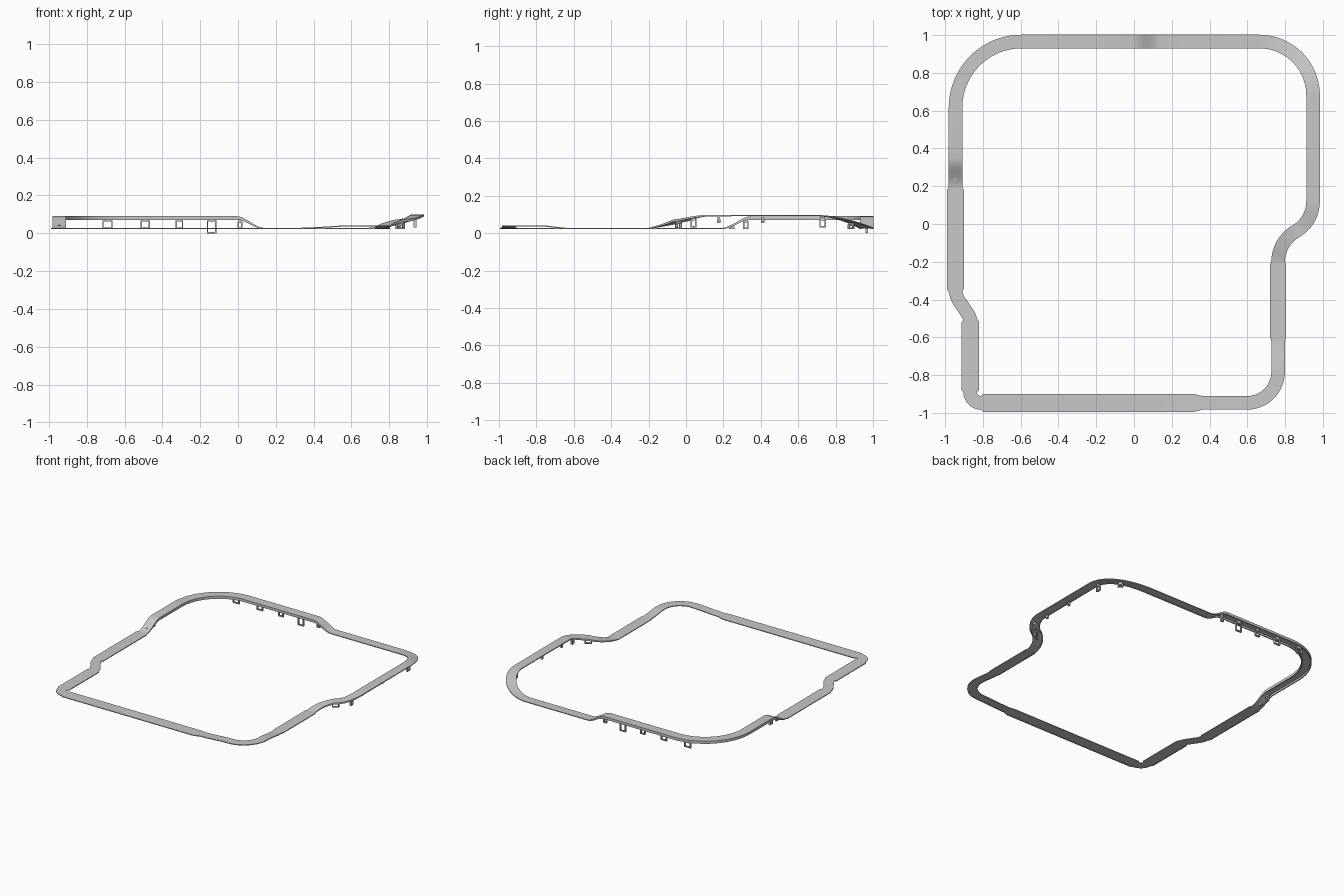
import bpy, bmesh
from math import radians, cos, sin
from mathutils import Vector, Matrix

cube = bpy.data.objects.get("Cube")
if cube:
    bpy.data.objects.remove(cube, do_unlink=True)


def material(name, value):
    mat = bpy.data.materials.new(name)
    mat.use_nodes = True
    color = (value, value, value, 1)
    mat.diffuse_color = color
    mat.node_tree.nodes["Principled BSDF"].inputs["Base Color"].default_value = color
    return mat


grey = material("light_grey", 0.58)


def add_object(name, bm):
    bmesh.ops.recalc_face_normals(bm, faces=bm.faces)
    mesh = bpy.data.meshes.new(name)
    bm.to_mesh(mesh)
    bm.free()
    mesh.materials.append(grey)
    obj = bpy.data.objects.new(name, mesh)
    bpy.context.collection.objects.link(obj)
    return obj


# Stations along the loop: position, deck height, half width, skirt depth
LOW, HIGH, THIN, SKIRT = 0.028, 0.091, 0.006, 0.02
NARROW, WIDE = 0.036, 0.047
stations = [(Vector((-0.81, -0.947)), LOW, NARROW, THIN)]


def extend(place, z, w, d, n, ease=True):
    _, z0, w0, d0 = stations[-1]
    for i in range(1, n + 1):
        t = i / n
        s = t * t * (3 - 2 * t) if ease else t
        stations.append((place(t), z0 + (z - z0) * s, w0 + (w - w0) * t, d0 + (d - d0) * t))


def line(x, y, z=LOW, w=NARROW, d=THIN, n=1):
    start, end = stations[-1][0], Vector((x, y))
    extend(lambda t: start.lerp(end, t), z, w, d, n)


def arc(cx, cy, r, a0, a1, z=LOW, w=NARROW, d=THIN, n=16, ease=True):
    def place(t):
        a = radians(a0 + (a1 - a0) * t)
        return Vector((cx + r * cos(a), cy + r * sin(a)))
    extend(place, z, w, d, n, ease)


# Front straight and raised corner
line(-0.80, -0.947, w=WIDE)
line(0.32, -0.947, w=WIDE)
line(0.36, -0.947, z=0.031)
line(0.598, -0.947, z=0.042, n=6)
arc(0.598, -0.782, 0.165, -90, 0, z=0.042)
line(0.763, -0.62, n=6)
# Left side, S-bend climb and upper straight
line(0.763, -0.60, w=0.042)
line(0.763, -0.21, w=0.042)
line(0.763, -0.20)
arc(0.948, -0.20, 0.185, 180, 120, z=0.073, d=0.013, n=10, ease=False)
arc(0.763, 0.12, 0.185, -60, 0, z=0.098, d=0.008, n=10)
line(0.948, 0.68, z=0.098)
# Descending back corner, back straight with ramp
arc(0.663, 0.681, 0.285, 0, 90, n=20)
line(0.14, 0.966)
line(-0.01, 0.966, z=HIGH, d=SKIRT, n=8)
line(-0.595, 0.966, z=HIGH, d=SKIRT)
arc(-0.595, 0.616, 0.35, 90, 180, z=HIGH, d=SKIRT, n=20)
# Right side: ramp down, wide straight, kink
line(-0.945, 0.35, z=HIGH, d=SKIRT)
line(-0.945, 0.19, n=8)
line(-0.945, 0.18, w=WIDE - 0.002)
line(-0.945, -0.345, w=WIDE - 0.002)
line(-0.944, -0.36)
line(-0.938, -0.385)
line(-0.926, -0.408)
line(-0.884, -0.47)
line(-0.872, -0.49)
line(-0.867, -0.505)
line(-0.867, -0.52, w=WIDE)
line(-0.867, -0.88, w=WIDE)
line(-0.867, -0.89)
arc(-0.81, -0.89, 0.057, 180, 270, n=10)
stations.pop()

# Loop deck: inverted channel swept through the stations
bm = bmesh.new()
rings = []
count = len(stations)
for i, (p, z, w, d) in enumerate(stations):
    back = (p - stations[i - 1][0]).normalized()
    ahead = (stations[(i + 1) % count][0] - p).normalized()
    tangent = (back + ahead).normalized()
    side = Vector((-tangent.y, tangent.x))
    wall, plate = 0.008, min(0.006, d * 0.7)
    half = [(w, 0), (w, -d), (w - wall, -d), (w - wall, -plate)]
    section = half + [(-u, v) for u, v in reversed(half)]
    rings.append([bm.verts.new((*(p + side * u), z + v)) for u, v in section])
for i, ring in enumerate(rings):
    after = rings[(i + 1) % count]
    for k in range(len(ring)):
        m = (k + 1) % len(ring)
        bm.faces.new((ring[k], ring[m], after[m], after[k]))
deck = add_object("loop_deck", bm)
bpy.context.view_layer.objects.active = deck
deck.select_set(True)
bpy.ops.object.shade_smooth_by_angle(angle=radians(30))


# Hanging supports: open frame plus a bracket under the deck
def add_box(bm, centre, size):
    bmesh.ops.create_cube(bm, size=1, matrix=Matrix.Translation(centre) @ Matrix.Diagonal((*size, 1)))


def support(name, x, y, low, high, top, width, turn=0):
    bm = bmesh.new()
    bar, depth = 0.007, 0.014
    mid, tall = (low + high) / 2, high - low
    for s in (-1, 1):
        add_box(bm, (s * (width - bar) / 2, 0, mid), (bar, depth, tall))
    for z in (low + bar / 2, high - bar / 2):
        add_box(bm, (0, 0, z), (width, depth, bar))
    add_box(bm, (0, 0, (high + top) / 2), (width * 0.6, depth, top - high))
    obj = add_object(name, bm)
    obj.location = (x, y, 0)
    obj.rotation_euler.z = radians(turn)


for i, (x, low, width) in enumerate([(-0.69, 0.024, 0.055), (-0.49, 0.024, 0.05),
                                     (-0.31, 0.024, 0.04), (-0.14, 0, 0.05)]):
    support(f"back_support_{i + 1}", x, 0.966, low, 0.068, 0.087, width)
support("back_ramp_support", 0.01, 0.966, 0.025, 0.06, 0.08, 0.025)
for i, (y, low, width) in enumerate([(0.04, 0.03, 0.03), (0.175, 0.055, 0.018),
                                     (0.41, 0.055, 0.018), (0.73, 0.03, 0.035)]):
    support(f"left_support_{i + 1}", 0.936, y, low, 0.075, 0.086, width, 90)
support("s_bend_support", 0.858, -0.04, 0.023, 0.055, 0.066, 0.05, 30)
support("back_corner_support", 0.864, 0.882, 0.022, 0.046, 0.058, 0.04, 135)
for i, (y, high) in enumerate([(0.245, 0.036), (0.32, 0.065)]):
    support(f"right_ramp_support_{i + 1}", -0.945, y, 0.022, high, high + 0.008, 0.03, 90)
